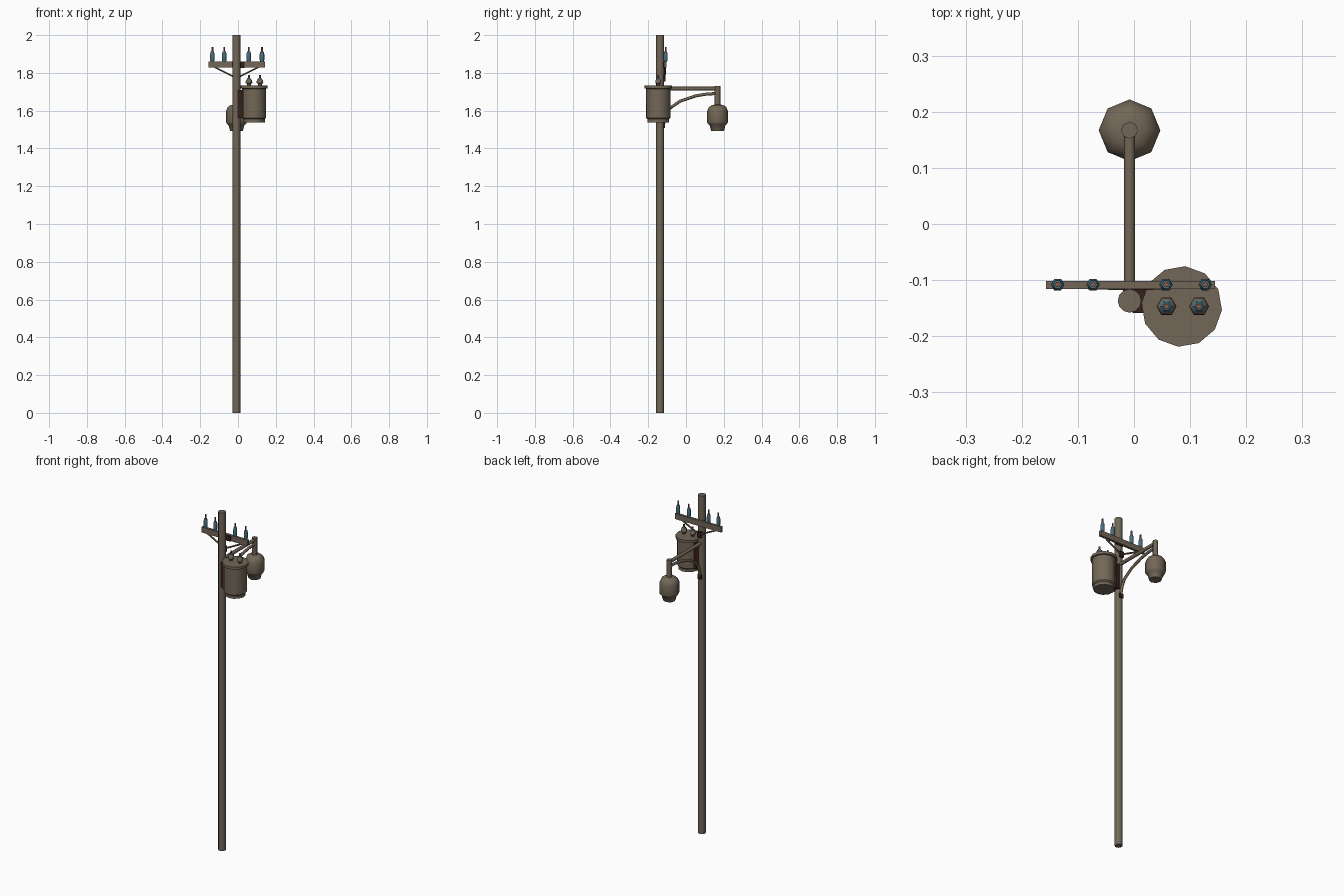
import bpy, bmesh, math
from mathutils import Vector

if "Cube" in bpy.data.objects:
    bpy.data.objects.remove(bpy.data.objects["Cube"])


def material(name, rgb):
    m = bpy.data.materials.new(name)
    m.diffuse_color = (*rgb, 1)
    m.use_nodes = True
    m.node_tree.nodes["Principled BSDF"].inputs["Base Color"].default_value = m.diffuse_color
    return m


BROWN = material("weathered brown", (0.17, 0.135, 0.095))
TEAL = material("teal glass", (0.065, 0.16, 0.21))
RUST = material("rust", (0.28, 0.10, 0.065))
DARK = material("dark maroon iron", (0.035, 0.013, 0.011))


def finish(bm, name, mat, smooth=0):
    bmesh.ops.recalc_face_normals(bm, faces=bm.faces)
    me = bpy.data.meshes.new(name)
    bm.to_mesh(me)
    bm.free()
    me.materials.append(mat)
    ob = bpy.data.objects.new(name, me)
    bpy.context.collection.objects.link(ob)
    if smooth:
        bpy.ops.object.select_all(action='DESELECT')
        ob.select_set(True)
        bpy.context.view_layer.objects.active = ob
        bpy.ops.object.shade_smooth_by_angle(angle=math.radians(smooth))
    return ob


def lathe(name, x, y, profile, sides, mat, turn=0.0, smooth=0):
    """Capped turned shape from (radius, height) points."""
    bm = bmesh.new()
    rings = []
    for r, z in profile:
        rings.append([bm.verts.new((x + r * math.cos(turn + i * math.tau / sides),
                                    y + r * math.sin(turn + i * math.tau / sides), z))
                      for i in range(sides)])
    for a, b in zip(rings, rings[1:]):
        for i in range(sides):
            j = (i + 1) % sides
            bm.faces.new((a[i], a[j], b[j], b[i]))
    bm.faces.new(rings[0])
    bm.faces.new(rings[-1])
    return finish(bm, name, mat, smooth)


def box(name, lo, hi, mat):
    bm = bmesh.new()
    bmesh.ops.create_cube(bm, size=1)
    for v in bm.verts:
        v.co = Vector([(a + b) / 2 + c * (b - a) for a, b, c in zip(lo, hi, v.co)])
    return finish(bm, name, mat)


def tube(name, points, radius, sides, mat):
    """Round bar along points lying in a plane; side axis is perpendicular to it."""
    pts = [Vector(p) for p in points]
    d0 = pts[-1] - pts[0]
    side = Vector((1, 0, 0)) if abs(d0.x) < 0.001 else Vector((0, 1, 0))
    bm = bmesh.new()
    rings = []
    for i, p in enumerate(pts):
        t = (pts[min(i + 1, len(pts) - 1)] - pts[max(i - 1, 0)]).normalized()
        up = t.cross(side).normalized()
        rings.append([bm.verts.new(p + radius * (side * math.cos(k * math.tau / sides)
                                                 + up * math.sin(k * math.tau / sides)))
                      for k in range(sides)])
    for a, b in zip(rings, rings[1:]):
        for k in range(sides):
            j = (k + 1) % sides
            bm.faces.new((a[k], a[j], b[j], b[k]))
    bm.faces.new(rings[0])
    bm.faces.new(rings[-1])
    return finish(bm, name, mat, 50)


PX, PY = -0.008, -0.137

# Pole
lathe("pole", PX, PY, [(0.021, 0), (0.021, 2.0)], 12, BROWN, smooth=40)

# Crossarm with diagonal braces and centre clamp
box("crossarm", (-0.157, -0.116, 1.828), (0.144, -0.102, 1.861), BROWN)
box("crossarm_clamp", (-0.02, -0.118, 1.825), (0.034, -0.112, 1.858), DARK)
for s, n in ((-1, "left"), (1, "right")):
    tube("brace_" + n, [(PX + s * 0.006, -0.113, 1.775), (PX + s * 0.125, -0.110, 1.835)],
         0.005, 6, BROWN)
box("brace_plate", (PX - 0.012, -0.120, 1.755), (PX + 0.012, -0.108, 1.79), DARK)

# Glass insulators with rusty pins
for i, x in enumerate((-0.136, -0.073, 0.057, 0.127)):
    lathe(f"insulator_{i}", x, -0.108,
          [(0.009, 1.858), (0.012, 1.868), (0.012, 1.90), (0.008, 1.914)], 6, TEAL, smooth=65)
    lathe(f"insulator_pin_{i}", x, -0.108, [(0.005, 1.91), (0.005, 1.937)], 6, RUST)

# Transformer can: foot, body, overhanging lid
TX, TY = 0.085, -0.147
lathe("transformer", TX, TY,
      [(0.057, 1.538), (0.057, 1.555), (0.064, 1.562), (0.064, 1.716),
       (0.072, 1.717), (0.072, 1.732)], 12, BROWN, math.radians(-5), 40)
for i, x in enumerate((0.058, 0.116)):
    lathe(f"bushing_{i}", x, TY,
          [(0.010, 1.73), (0.010, 1.742), (0.018, 1.746), (0.016, 1.762), (0.007, 1.770)],
          6, BROWN, smooth=65)
    lathe(f"bushing_pin_{i}", x, TY, [(0.005, 1.768), (0.005, 1.788)], 6, RUST)
    lathe(f"bushing_collar_{i}", x, TY, [(0.0165, 1.760), (0.007, 1.772)], 6, TEAL)

# Iron bracket between pole and transformer
box("transformer_bracket", (-0.003, PY - 0.022, 1.56), (0.028, PY + 0.02, 1.71), DARK)

# Lamp arm, curved support and their pole plates
LY = 0.167
tube("lamp_arm", [(PX, -0.125, 1.717), (PX, LY, 1.717)], 0.010, 8, BROWN)
tube("lamp_support", [(PX, -0.120, 1.525), (PX, -0.108, 1.575), (PX, -0.088, 1.611),
                      (PX, -0.03, 1.651), (PX, 0.05, 1.678), (PX, 0.11, 1.688),
                      (PX, LY, 1.691)], 0.008, 8, BROWN)
box("support_plate", (PX - 0.012, -0.122, 1.508), (PX + 0.012, -0.112, 1.535), DARK)

# Hanging lamp
lathe("lamp_stem", PX, LY, [(0.015, 1.615), (0.015, 1.731)], 8, BROWN, smooth=50)
lathe("lamp_housing", PX, LY,
      [(0.034, 1.493), (0.042, 1.524), (0.053, 1.532), (0.055, 1.54), (0.055, 1.598),
       (0.046, 1.619), (0.030, 1.630), (0.015, 1.632)], 8, BROWN, smooth=50)
